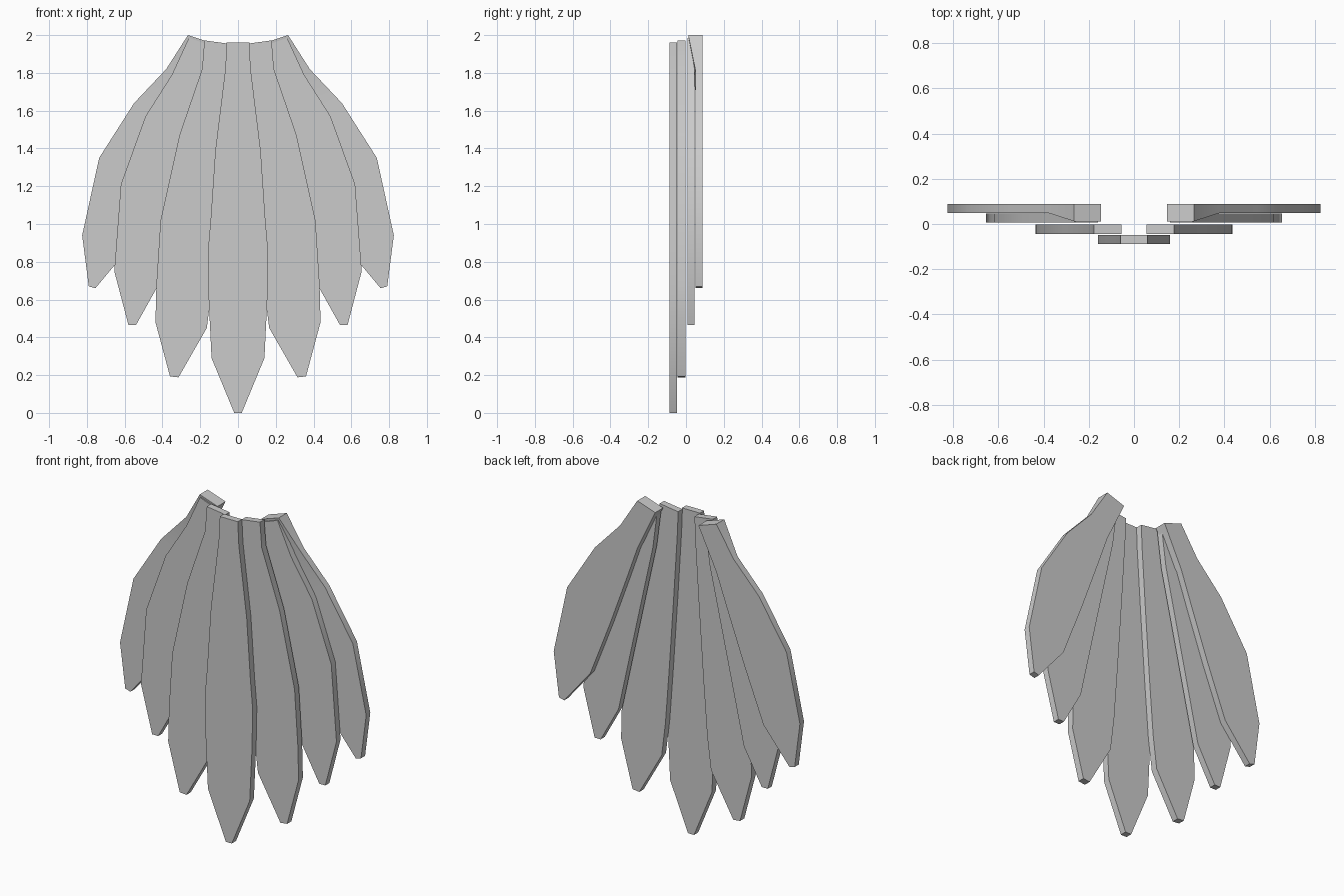
import bpy, bmesh

if "Cube" in bpy.data.objects:
    bpy.data.objects.remove(bpy.data.objects["Cube"])


def feather(name, rows, y0, y1, side=1, root_front=None):
    """Loft a flat blade from (inner x, inner z, outer x, outer z) rows, root first."""
    bm = bmesh.new()
    rings = []
    for i, (xi, zi, xo, zo) in enumerate(rows):
        yf = root_front if (i == 0 and root_front is not None) else y0
        rings.append([bm.verts.new(p) for p in (
            (side * xi, yf, zi), (side * xo, yf, zo),
            (side * xo, y1, zo), (side * xi, y1, zi))])
    for a, b in zip(rings, rings[1:]):
        for k in range(4):
            n = (k + 1) % 4
            bm.faces.new((a[k], a[n], b[n], b[k]))
    bm.faces.new(rings[0][::-1])
    bm.faces.new(rings[-1])
    bmesh.ops.recalc_face_normals(bm, faces=bm.faces)
    me = bpy.data.meshes.new(name)
    bm.to_mesh(me)
    bm.free()
    ob = bpy.data.objects.new(name, me)
    bpy.context.collection.objects.link(ob)
    bpy.context.view_layer.objects.active = ob
    ob.select_set(True)
    bpy.ops.object.shade_smooth_by_angle(angle=0.5)
    ob.select_set(False)


# centre feather: symmetric half-widths down its length
half = [(0.06, 1.96), (0.067, 1.82), (0.12, 1.39), (0.145, 1.02),
        (0.16, 0.85), (0.155, 0.6), (0.14, 0.29), (0.02, 0.0)]
feather("centre_feather", [(-w, z, w, z) for w, z in half], -0.088, -0.048)

# paired feathers, each layer sitting further back
inner = [(0.055, 1.955, 0.178, 1.972), (0.06, 1.82, 0.19, 1.82),
         (0.085, 1.42, 0.31, 1.47), (0.115, 0.98, 0.41, 1.02),
         (0.14, 0.65, 0.432, 0.68), (0.165, 0.45, 0.437, 0.48),
         (0.315, 0.188, 0.36, 0.193)]
middle = [(0.16, 1.95, 0.26, 1.985), (0.19, 1.72, 0.35, 1.79),
          (0.25, 1.45, 0.49, 1.57), (0.345, 1.02, 0.62, 1.21),
          (0.42, 0.68, 0.655, 0.75), (0.54, 0.465, 0.58, 0.465)]
outer = [(0.145, 1.96, 0.265, 2.0), (0.265, 1.71, 0.38, 1.82),
         (0.34, 1.5, 0.55, 1.64), (0.45, 1.2, 0.735, 1.35),
         (0.58, 0.87, 0.825, 0.94), (0.755, 0.66, 0.79, 0.67)]

for label, side in (("left", -1), ("right", 1)):
    feather(f"inner_feather_{label}", inner, -0.044, -0.003, side)
    feather(f"middle_feather_{label}", middle, 0.007, 0.046, side)
    # outer root thickens forward
    feather(f"outer_feather_{label}", outer, 0.049, 0.088, side, 0.012)
